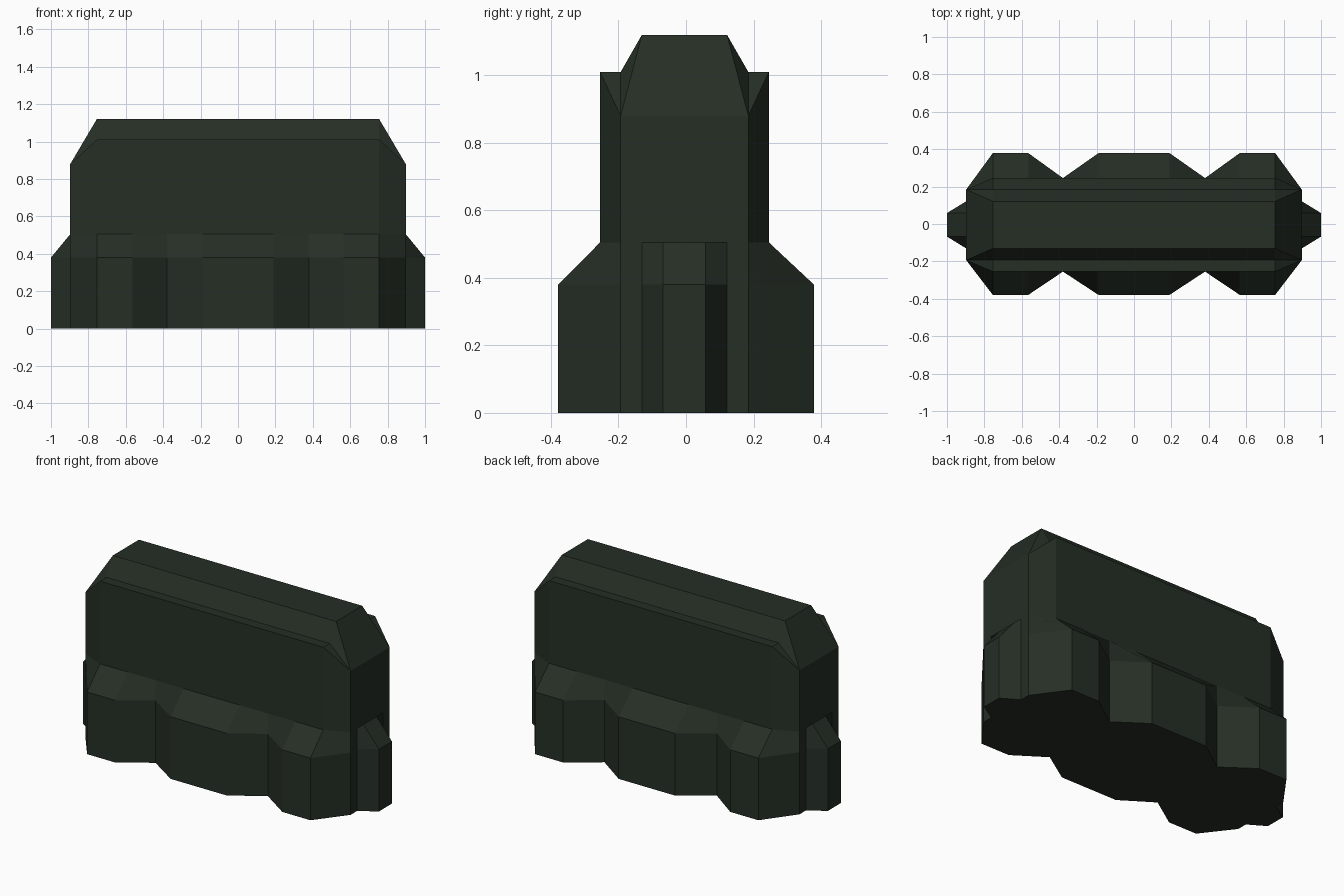
import bpy, bmesh

if "Cube" in bpy.data.objects:
    bpy.data.objects.remove(bpy.data.objects["Cube"])

leaf = bpy.data.materials.new("dark leaf green")
leaf.diffuse_color = (0.0185, 0.0275, 0.0185, 1)
leaf.use_nodes = True
leaf.node_tree.nodes["Principled BSDF"].inputs["Base Color"].default_value = leaf.diffuse_color


def quarter_mesh(name, faces):
    """Mirror the faces of one quarter over x and y and weld them."""
    bm = bmesh.new()
    for sx in (1, -1):
        for sy in (1, -1):
            for f in faces:
                bm.faces.new([bm.verts.new((x * sx, y * sy, z)) for x, y, z in f])
    bmesh.ops.remove_doubles(bm, verts=bm.verts[:], dist=0.0005)
    bmesh.ops.recalc_face_normals(bm, faces=bm.faces[:])
    for v in bm.verts:              # core sits slightly towards the front
        if abs(v.co.y) < 0.3:
            v.co.y -= 0.0045
    me = bpy.data.meshes.new(name)
    bm.to_mesh(me)
    bm.free()
    me.materials.append(leaf)
    ob = bpy.data.objects.new(name, me)
    bpy.context.collection.objects.link(ob)
    return ob


# Bulging base: outer outline, and the line where its sloped top meets the wall
outer = [(0, .379), (.19, .379), (.38, .25), (.565, .379), (.755, .379),
         (.897, .189), (.897, .126), (1, .063), (1, 0)]
inner = [(0, .25), (.19, .25), (.38, .25), (.565, .25), (.755, .25),
         (.897, .189), (.897, .126), (.897, .063), (.897, 0)]
rings = [[(x, y, z) for x, y in plan]
         for plan, z in ((outer, 0), (outer, .38), (inner, .505))]
base = [(lo[i], lo[i + 1], hi[i + 1], hi[i])
        for lo, hi in zip(rings, rings[1:]) for i in range(len(outer) - 1)]
base.append(rings[0] + [(0, 0, 0)])
quarter_mesh("hedge_base", base)

# Upper wall with ledge, raised ridge and sloped ends
A, E = .755, .897
wall = [
    [(0, .25, .505), (A, .25, .505), (A, .25, .88), (A, .25, 1.01), (0, .25, 1.01)],
    [(A, .25, .505), (E, .189, .505), (E, .189, .88), (A, .25, .88)],
    [(E, .189, .505), (E, 0, .505), (E, 0, .88), (E, .189, .88)],
    [(A, .25, .88), (E, .189, .88), (A, .25, 1.01)],
    [(E, .189, .88), (A, .189, 1.01), (A, .25, 1.01)],
    [(0, .25, 1.01), (A, .25, 1.01), (A, .189, 1.01), (0, .189, 1.01)],
    [(0, .189, 1.01), (A, .189, 1.01), (A, .126, 1.12), (0, .126, 1.12)],
    [(A, .189, 1.01), (E, .189, .88), (A, .126, 1.12)],
    [(E, .189, .88), (E, 0, .88), (A, 0, 1.12), (A, .126, 1.12)],
    [(0, .126, 1.12), (A, .126, 1.12), (A, 0, 1.12), (0, 0, 1.12)],
]
quarter_mesh("hedge_wall", wall)
